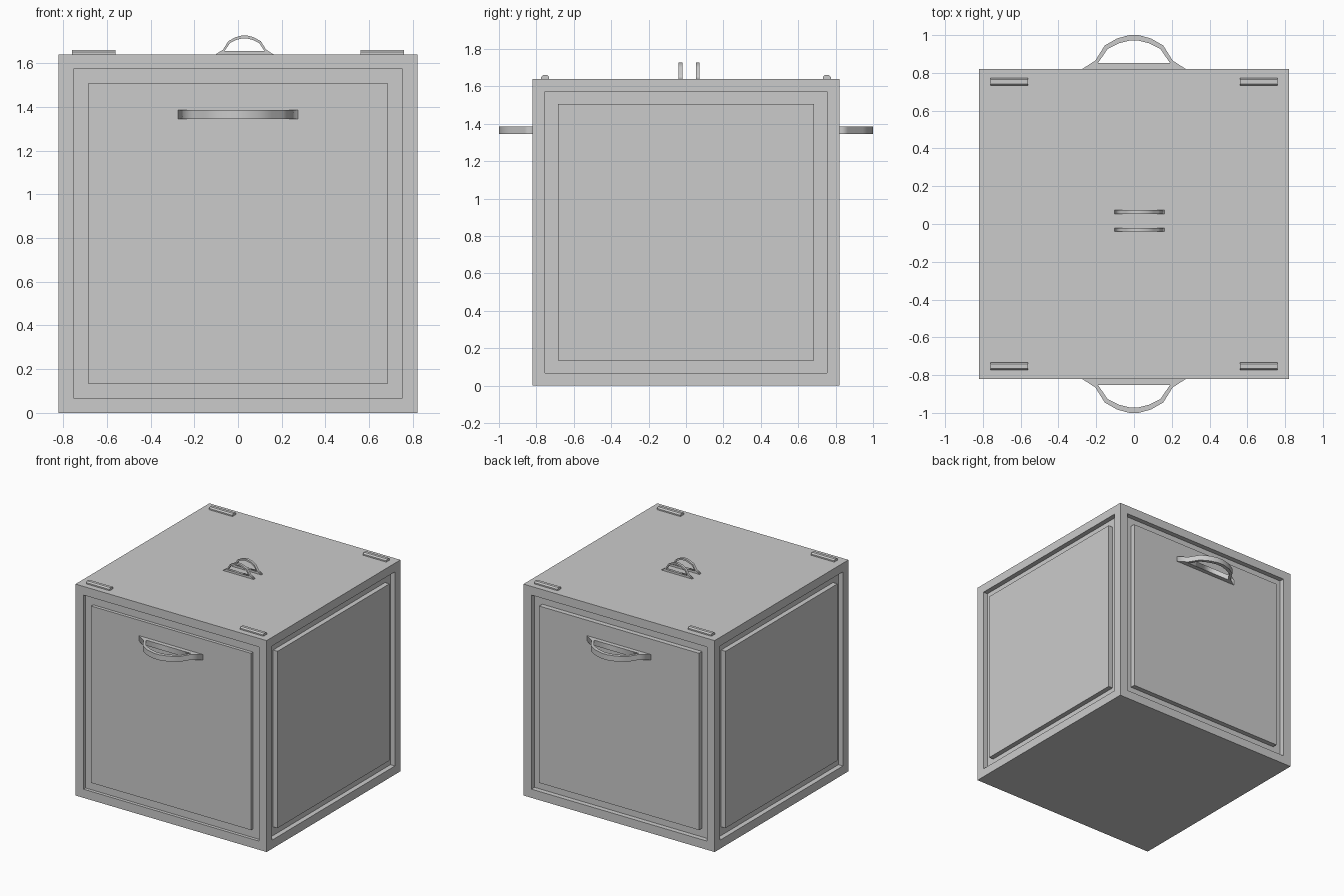
import bpy, bmesh, math
from mathutils import Vector

if "Cube" in bpy.data.objects:
    bpy.data.objects.remove(bpy.data.objects["Cube"])

HALF, TOP = 0.82, 1.64


def add_mesh(name, bm):
    bmesh.ops.recalc_face_normals(bm, faces=bm.faces[:])
    me = bpy.data.meshes.new(name)
    bm.to_mesh(me)
    bm.free()
    ob = bpy.data.objects.new(name, me)
    bpy.context.collection.objects.link(ob)
    return ob


def push(bm, face, dist):
    """Extrude one face along its normal and return the moved face."""
    n = face.normal.copy()
    new = bmesh.ops.extrude_discrete_faces(bm, faces=[face])["faces"][0]
    bmesh.ops.translate(bm, vec=n * dist, verts=new.verts[:])
    new.normal_update()
    return new


# Cube body with a rectangular groove around a panel on each side
bm = bmesh.new()
bmesh.ops.create_cube(bm, size=2 * HALF)
bmesh.ops.translate(bm, vec=(0, 0, HALF), verts=bm.verts[:])
bm.normal_update()
for f in [f for f in bm.faces if abs(f.normal.z) < 0.5]:
    depth = 0.025 if f.normal.y < -0.5 else 0.038
    bmesh.ops.inset_region(bm, faces=[f], thickness=0.095)
    f.normal_update()
    f = push(bm, f, -depth)
    bmesh.ops.inset_region(bm, faces=[f], thickness=0.095)
    f.normal_update()
    push(bm, f, depth)
add_mesh("box_body", bm)


# D-shaped grips: flat outline with a hole, extruded
OUTER = [(0.275, 0), (0.205, 0.045), (0.155, 0.125), (0.09, 0.162), (0.025, 0.18)]
INNER = [(0.19, 0.033), (0.14, 0.107), (0.08, 0.137), (0.02, 0.152)]


def grip(name, loc, rot, scale, thick):
    cu = bpy.data.curves.new(name, "CURVE")
    cu.dimensions = "2D"
    cu.fill_mode = "BOTH"
    cu.extrude = thick / 2
    for half in (OUTER, INNER):
        pts = half + [(-x, y) for x, y in reversed(half)]
        sp = cu.splines.new("POLY")
        sp.points.add(len(pts) - 1)
        for p, (x, y) in zip(sp.points, pts):
            p.co = (x * scale, y * scale, 0, 1)
        sp.use_cyclic_u = True
    ob = bpy.data.objects.new(name, cu)
    ob.location, ob.rotation_euler = loc, rot
    bpy.context.collection.objects.link(ob)
    bpy.ops.object.select_all(action="DESELECT")
    ob.select_set(True)
    bpy.context.view_layer.objects.active = ob
    bpy.ops.object.convert(target="MESH")


grip("back_handle", (0, HALF, 1.365), (0, 0, 0), 1, 0.042)
grip("front_handle", (0, -HALF, 1.365), (0, 0, math.pi), 1, 0.042)
for i, y in enumerate((-0.03, 0.063)):
    grip(f"lid_handle_{i}", (0.03, y, TOP), (math.pi / 2, 0, 0), 0.48, 0.02)


# Chamfered stacking bars near the lid corners
BAR = [(-0.021, 0), (-0.021, 0.01), (-0.011, 0.02), (0.011, 0.02), (0.021, 0.01), (0.021, 0)]
for sx in (-1, 1):
    for sy in (-1, 1):
        bm = bmesh.new()
        face = bm.faces.new([bm.verts.new((-0.1, y, z)) for y, z in BAR])
        new = bmesh.ops.extrude_face_region(bm, geom=[face], use_keep_orig=True)["geom"]
        bmesh.ops.translate(bm, vec=(0.2, 0, 0),
                            verts=[v for v in new if isinstance(v, bmesh.types.BMVert)])
        add_mesh("lid_bar", bm).location = Vector((sx * 0.66, sy * 0.753, TOP))
